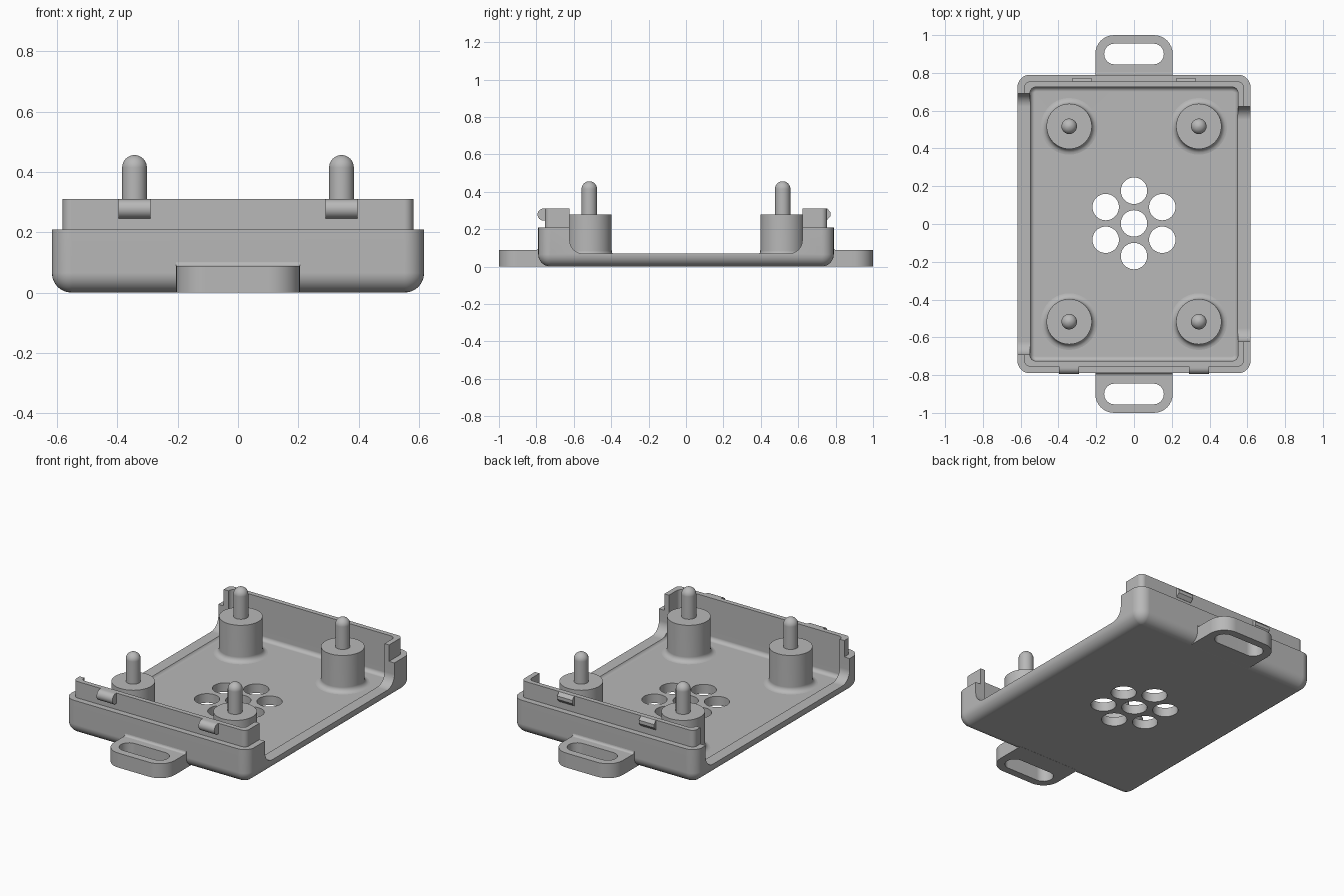
import bpy, bmesh
from math import sin, cos, pi, radians
from mathutils import Vector

cube = bpy.data.objects.get("Cube")
if cube:
    bpy.data.objects.remove(cube, do_unlink=True)

grey = bpy.data.materials.new("plain grey")
grey.use_nodes = True
colour = (0.48, 0.48, 0.48, 1)
grey.diffuse_color = colour
grey.node_tree.nodes["Principled BSDF"].inputs["Base Color"].default_value = colour


def arc(cx, cy, r, a0, a1, n=8):
    steps = [radians(a0 + (a1 - a0) * i / n) for i in range(n + 1)]
    return [(cx + r * cos(a), cy + r * sin(a)) for a in steps]


def rounded_rect(hx, hy, r):
    pts = []
    for k, (sx, sy) in enumerate([(1, 1), (-1, 1), (-1, -1), (1, -1)]):
        pts += arc(sx * (hx - r), sy * (hy - r), r, 90 * k, 90 * k + 90)
    return pts


def loft(name, rings):
    """Skin a stack of equal-length point rings and cap both ends."""
    bm = bmesh.new()
    loops = [[bm.verts.new(p) for p in ring] for ring in rings]
    n = len(loops[0])
    for a, b in zip(loops, loops[1:]):
        for i in range(n):
            j = (i + 1) % n
            bm.faces.new((a[i], a[j], b[j], b[i]))
    bm.faces.new(loops[0][::-1])
    bm.faces.new(loops[-1])
    bmesh.ops.recalc_face_normals(bm, faces=bm.faces)
    mesh = bpy.data.meshes.new(name)
    bm.to_mesh(mesh)
    bm.free()
    mesh.materials.append(grey)
    obj = bpy.data.objects.new(name, mesh)
    bpy.context.collection.objects.link(obj)
    return obj


def prism(name, pts, lo, hi, axis="z"):
    place = (lambda u, v, h: (h, u, v)) if axis == "x" else (lambda u, v, h: (u, v, h))
    return loft(name, [[place(u, v, h) for u, v in pts] for h in (lo, hi)])


def stack(name, layers):
    """Rounded rectangles given as half width, half depth, corner radius, height."""
    return loft(name, [[(x, y, z) for x, y in rounded_rect(hx, hy, r)]
                       for hx, hy, r, z in layers])


def lathe(name, profile, cx, cy, n=40):
    return loft(name, [[(cx + x, cy + y, z) for x, y in arc(0, 0, r, 0, 360, n)[:-1]]
                       for r, z in profile])


def activate(obj):
    bpy.ops.object.select_all(action="DESELECT")
    obj.select_set(True)
    bpy.context.view_layer.objects.active = obj


def cut(obj, cutters):
    activate(obj)
    for cutter in cutters:
        mod = obj.modifiers.new("cut", "BOOLEAN")
        mod.operation = "DIFFERENCE"
        mod.solver = "EXACT"
        mod.object = cutter
        bpy.ops.object.modifier_apply(modifier=mod.name)
        bpy.data.objects.remove(cutter, do_unlink=True)


def smooth(obj):
    activate(obj)
    bpy.ops.object.shade_smooth_by_angle(angle=radians(30))
    mod = obj.modifiers.new("even shading", "WEIGHTED_NORMAL")
    mod.keep_sharp = True


W, D, R = 0.617, 0.79, 0.066     # tray half width, half depth, edge radius
FLOOR, RIM, LIP = 0.055, 0.21, 0.31
SILL = 0.07                      # height of the open sides

# Tray shell: rounded base, straight wall, thinner lip above the rim
base = []
for i in range(7):
    a = radians(15 * i)
    inset = 0.065 * (1 - sin(a))
    base.append((W - inset, D - inset, R - inset, 0.065 * (1 - cos(a))))
step = 0.036
tray = stack("tray", base + [(W, D, R, RIM), (W - step, D - step, R - step, RIM),
                             (W - step, D - step, R - step, LIP)])

# Inner cavity with a small fillet around the floor
hollow = []
for i in range(5):
    a = radians(22.5 * i)
    inset = 0.024 * (1 - sin(a))
    hollow.append((0.55 - inset, 0.725 - inset, 0.03 - inset, FLOOR + 0.024 * (1 - cos(a))))
cutters = [stack("cavity_cutter", hollow + [(0.55, 0.725, 0.03, 0.5)])]

# Open sides, the right one slightly longer
for name, half, lo, hi in (("left", 0.622, 0.535, 0.8), ("right", 0.692, -0.8, -0.535)):
    r = 0.07
    opening = ([(half, 0.5), (-half, 0.5)]
               + arc(-half + r, SILL + r, r, 180, 270)
               + arc(half - r, SILL + r, r, 270, 360))
    cutters.append(prism(name + "_side_cutter", opening, lo, hi, "x"))

# Vent holes: one in the middle, six around it
vents = [(0, 0.003)] + [(0.173 * cos(a), 0.003 + 0.173 * sin(a))
                        for a in (pi / 6 + k * pi / 3 for k in range(6))]
for x, y in vents:
    cutters.append(lathe("vent_cutter", [(0.07, -0.1), (0.07, 0.2)], x, y))
cut(tray, cutters)
smooth(tray)

# Standoffs with flared feet and round-topped pins
flare = [(r, z) for r, z in arc(0.15, FLOOR + 0.03, 0.03, 270, 180, 5)]
boss = [(0.15, FLOOR - 0.01)] + flare + [(0.12, 0.278)]
pin = [(0.041, 0.27)] + [(max(r, 0.001), z) for r, z in arc(0, 0.415, 0.041, 0, 90)]
for side, x in (("left", 0.343), ("right", -0.343)):
    for end, y in (("front", -0.517), ("back", 0.517)):
        smooth(lathe(f"{end}_{side}_standoff", boss, x, y))
        smooth(lathe(f"{end}_{side}_pin", pin, x, y, 32))

# Strap tabs with a slot, plus a small fillet against the wall
for end, s in (("front", -1), ("back", 1)):
    outline = ([(0.205, 0.73)] + arc(0.105, 0.9, 0.1, 0, 90)
               + arc(-0.105, 0.9, 0.1, 90, 180) + [(-0.205, 0.73)])
    slot = arc(0.103, 0.9, 0.055, -90, 90, 12) + arc(-0.103, 0.9, 0.055, 90, 270, 12)
    tab = prism(end + "_strap_tab", [(x, s * y) for x, y in outline], 0, 0.088)
    cut(tab, [prism("slot_cutter", [(x, s * y) for x, y in slot], -0.1, 0.2)])
    smooth(tab)
    wedge = [(s * 0.785, 0.08), (s * 0.803, 0.08)] + [
        (s * y, z) for y, z in arc(0.803, 0.101, 0.013, 270, 180, 4)] + [(s * 0.785, 0.101)]
    smooth(prism(end + "_tab_fillet", wedge, -0.205, 0.205, "x"))

# Snap catches: rounded on the front lip, wedge shaped on the back lip
round_catch = ([(-0.74, 0.31)] + arc(-0.762, 0.278, 0.032, 90, 270, 12) + [(-0.74, 0.246)])
wedge_catch = [(0.74, 0.31), (0.755, 0.31), (0.773, 0.29),
               (0.773, 0.27), (0.755, 0.25), (0.74, 0.25)]
for side, s in (("left", 1), ("right", -1)):
    for end, profile, x, half in (("front", round_catch, 0.343, 0.053),
                                  ("back", wedge_catch, 0.275, 0.051)):
        smooth(prism(f"{end}_{side}_catch", profile, s * x - half, s * x + half, "x"))
